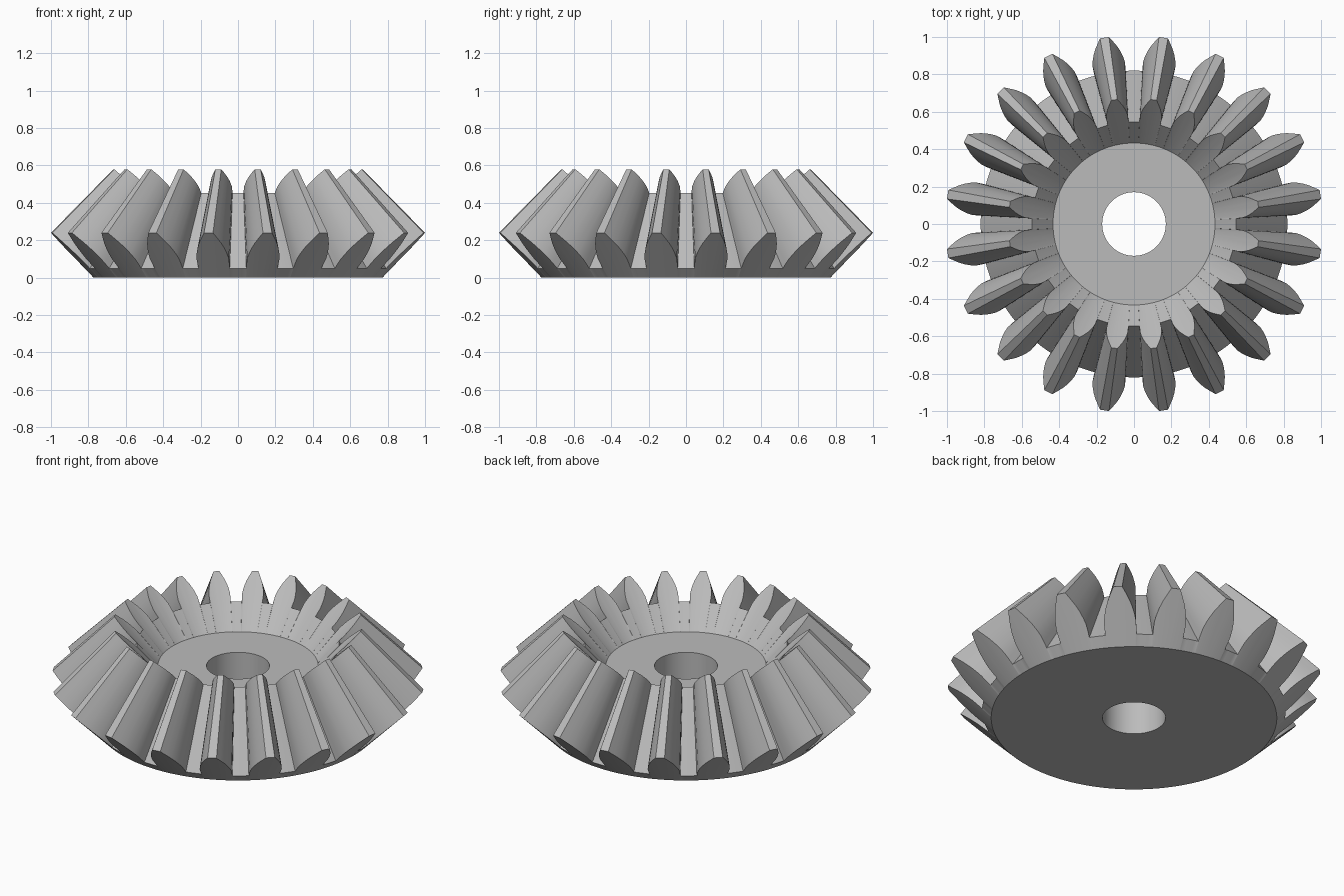
import bpy, bmesh
from math import sin, cos, pi

cube = bpy.data.objects.get("Cube")
if cube:
    bpy.data.objects.remove(cube, do_unlink=True)

TEETH = 20
PITCH = 2 * pi / TEETH
APEX = 1.257          # height where all tooth lines meet
INNER = 0.666         # size of the inner tooth end relative to the outer
ROOT, TIP = (0.82, 0.05), (1.009, 0.24)   # radius, height at the outer end

# Half tooth: (height fraction, half angle), root to tip
flank = [(0, 0.103), (0.15, 0.102), (0.28, 0.1), (0.42, 0.091), (0.56, 0.079),
         (0.7, 0.064), (0.85, 0.044), (1, 0.024)]
gap = [(0, -PITCH / 2), (0, -PITCH / 2 + 0.027)]
tooth = gap + [(t, -a) for t, a in flank] + [(t, a) for t, a in reversed(flank)]
tooth.append((0, PITCH / 2 - 0.027))
outline = [(t, a + (i + 0.5) * PITCH) for i in range(TEETH) for t, a in tooth]

bm = bmesh.new()


def ring(place):
    """One closed loop of vertices; place gives radius and height."""
    verts = []
    for t, a in outline:
        r, z = place(t)
        verts.append(bm.verts.new((r * cos(a), r * sin(a), z)))
    return verts


def outer_end(t):
    return [ROOT[k] + t * (TIP[k] - ROOT[k]) for k in range(2)]


def inner_end(t):
    r, z = outer_end(t)
    return r * INNER, APEX + (z - APEX) * INNER


# Loops from the bore, under the base, over the teeth and back down the dish
rings = [ring(p) for p in (
    lambda t: (0.17, 0), lambda t: (0.772, 0), outer_end, inner_end,
    lambda t: (0.433, 0.325), lambda t: (0.17, 0.325))]
n = len(outline)
for lower, upper in zip(rings, rings[1:] + rings[:1]):
    for i in range(n):
        j = (i + 1) % n
        bm.faces.new((lower[i], upper[i], upper[j], lower[j]))
bmesh.ops.recalc_face_normals(bm, faces=bm.faces)

mesh = bpy.data.meshes.new("bevel_gear")
bm.to_mesh(mesh)
bm.free()
gear = bpy.data.objects.new("bevel_gear", mesh)
bpy.context.collection.objects.link(gear)

# Plain grey metal
grey = bpy.data.materials.new("grey")
grey.use_nodes = True
colour = (0.5, 0.5, 0.5, 1)
grey.diffuse_color = colour
grey.node_tree.nodes["Principled BSDF"].inputs["Base Color"].default_value = colour
mesh.materials.append(grey)

bpy.context.view_layer.objects.active = gear
gear.select_set(True)
bpy.ops.object.shade_smooth_by_angle(angle=0.4)
